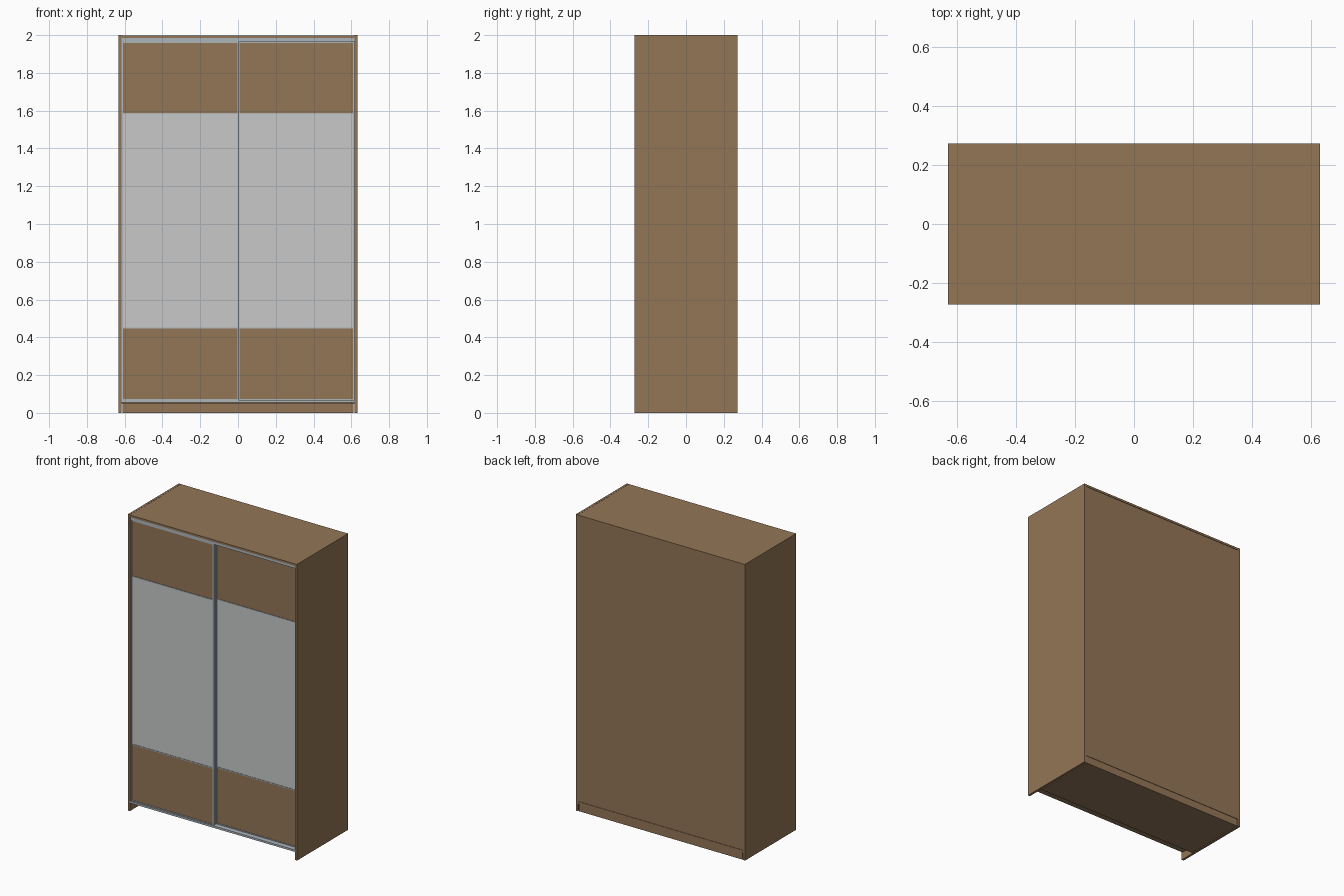
import bpy

cube = bpy.data.objects.get("Cube")
if cube:
    bpy.data.objects.remove(cube, do_unlink=True)


def material(name, color):
    m = bpy.data.materials.new(name)
    m.use_nodes = True
    m.diffuse_color = (*color, 1)
    m.node_tree.nodes["Principled BSDF"].inputs["Base Color"].default_value = (*color, 1)
    return m


wood = material("brown wood", (0.295, 0.181, 0.095))
mirror = material("mirror grey", (0.57, 0.58, 0.575))
metal = material("aluminium", (0.42, 0.47, 0.50))


def box(name, x, y, z, mat):
    """Box from (low, high) ranges along each axis."""
    bpy.ops.mesh.primitive_cube_add(size=1, location=[sum(r) / 2 for r in (x, y, z)])
    ob = bpy.context.object
    ob.name = ob.data.name = name
    ob.scale = [r[1] - r[0] for r in (x, y, z)]
    bpy.ops.object.transform_apply(location=False, rotation=False, scale=True)
    ob.data.materials.append(mat)
    return ob


W, D, H, T = 0.632, 0.273, 2.0, 0.015   # half width, half depth, height, board
IN = W - T                              # inner half width
FLOOR = 0.05                            # underside of the bottom board

# Carcass
box("left_side", (IN, W), (-D, D), (0, H), wood)
box("right_side", (-W, -IN), (-D, D), (0, H), wood)
box("top_board", (-IN, IN), (-D, D), (H - T, H - 0.001), wood)
box("bottom_board", (-IN, IN), (-D + 0.01, D), (FLOOR, FLOOR + T), wood)
box("back_panel", (-IN, IN), (D - 0.012, D - 0.003), (FLOOR + T, H - T), wood)
box("plinth", (-IN + 0.006, IN - 0.006), (-0.165, D - 0.003), (0, FLOOR), wood)

# Sliding tracks
box("bottom_track", (-IN, IN), (-D + 0.001, -0.20), (FLOOR + 0.004, FLOOR + T + 0.002), metal)
box("top_track", (-IN, IN), (-D + 0.006, -0.20), (1.965, H - T), metal)


def door(name, x0, x1, y):
    """Framed sliding door: wood, mirror and wood panels."""
    bottom, low, high, top = FLOOR + T + 0.002, 0.45, 1.585, 1.965
    stile, back = 0.009, y + 0.018
    for side, a in (("right", x0), ("left", x1 - stile)):
        box(f"{name}_{side}_stile", (a, a + stile), (y, back), (bottom, top), metal)
    inner = (x0 + stile, x1 - stile)
    for part, a, b, mat in (("lower_panel", bottom, low, wood),
                            ("mirror", low, high, mirror),
                            ("upper_panel", high, top, wood)):
        box(f"{name}_{part}", inner, (y + 0.004, back - 0.004), (a, b), mat)
    for part, z in (("bottom", bottom + 0.003), ("lower", low), ("upper", high), ("top", top - 0.003)):
        box(f"{name}_{part}_rail", inner, (y + 0.001, back - 0.001), (z - 0.003, z + 0.003), metal)


# Front door on the right, rear door on the left
door("right_door", -IN, 0.006, -0.266)
door("left_door", 0.0, IN, -0.240)
